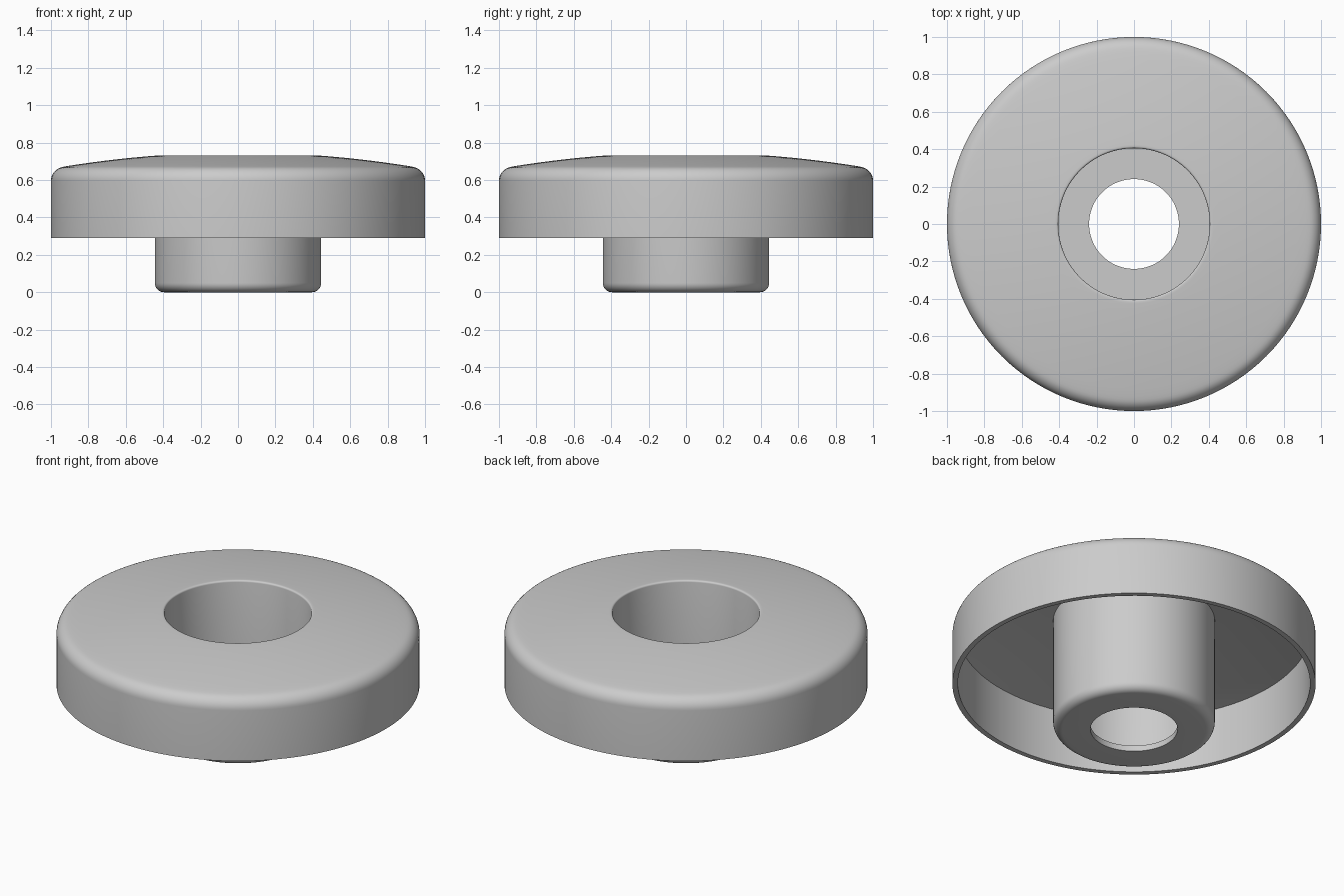
import bpy
import bmesh
import math

if "Cube" in bpy.data.objects:
    bpy.data.objects.remove(bpy.data.objects["Cube"])

SEGMENTS = 128


def arc(cx, cz, rx, rz, a0, a1, n=8):
    """Points (radius, z) along an elliptical arc, angles in degrees."""
    angles = [math.radians(a0 + (a1 - a0) * i / n) for i in range(n + 1)]
    return [(cx + rx * math.cos(a), cz + rz * math.sin(a)) for a in angles]


def dome(r0, r1, z_start, r_ref, n=12):
    """Gently crowned slope whose height is z_start at radius r_ref."""
    radii = [r0 + (r1 - r0) * i / n for i in range(n + 1)]
    return [(r, z_start - 0.087 * (r * r - r_ref * r_ref)) for r in radii]


# Closed cross-section: bore, flange underside, rim, crowned top, recess
profile = [(0.24, 0.035), (0.24, 0.0)]
profile += arc(0.395, 0.05, 0.05, 0.05, -90, 0)          # rounded hub foot
profile += dome(0.445, 0.97, 0.69, 0.445)                # underside of flange
profile += [(0.97, 0.29), (1.0, 0.29)]                   # skirt lower edge
profile += arc(0.925, 0.596, 0.075, 0.075, 0, 80)        # rounded shoulder
profile += dome(0.92, 0.425, 0.732, 0.42)                # crowned top
profile += arc(0.415, 0.722, 0.01, 0.01, 90, 180, 4)     # recess lip
profile += [(0.405, 0.035)]                              # recess wall to floor

# Revolve the section around z
bm = bmesh.new()
rings = []
for i in range(SEGMENTS):
    a = 2 * math.pi * i / SEGMENTS
    rings.append([bm.verts.new((r * math.cos(a), r * math.sin(a), z))
                  for r, z in profile])
count = len(profile)
for i in range(SEGMENTS):
    here, nxt = rings[i], rings[(i + 1) % SEGMENTS]
    for j in range(count):
        k = (j + 1) % count
        bm.faces.new((here[j], nxt[j], nxt[k], here[k]))
bmesh.ops.recalc_face_normals(bm, faces=bm.faces)

mesh = bpy.data.meshes.new("flanged_cap")
bm.to_mesh(mesh)
bm.free()
cap = bpy.data.objects.new("flanged_cap", mesh)
bpy.context.collection.objects.link(cap)

# Single plain grey
grey = bpy.data.materials.new("light_grey")
grey.diffuse_color = (0.6, 0.6, 0.6, 1.0)
grey.use_nodes = True
grey.node_tree.nodes["Principled BSDF"].inputs["Base Color"].default_value = grey.diffuse_color
mesh.materials.append(grey)

bpy.context.view_layer.objects.active = cap
cap.select_set(True)
bpy.ops.object.shade_smooth_by_angle(angle=math.radians(30))
